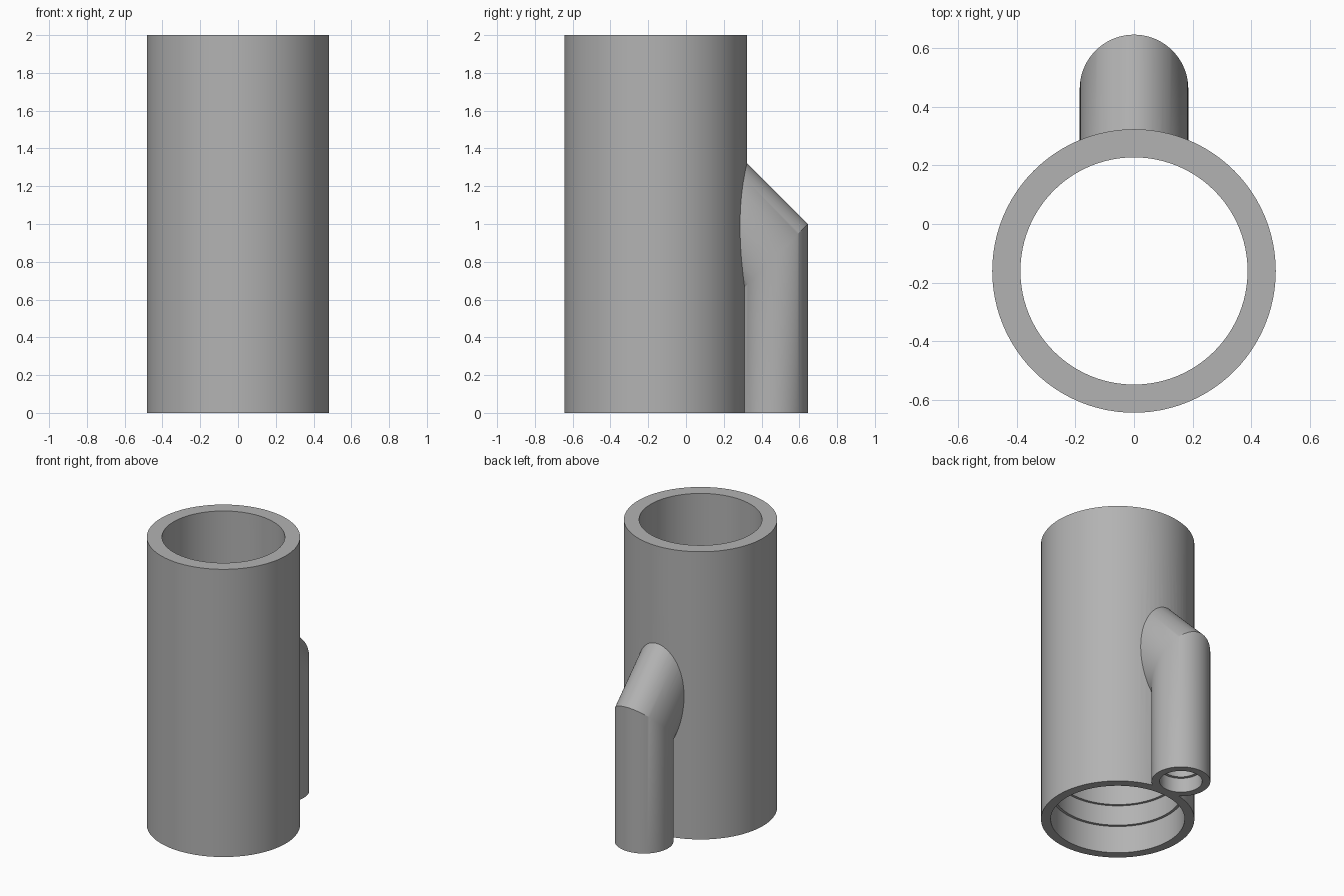
import bpy, bmesh, math
from mathutils import Matrix, Vector

MAIN_Y, BRANCH_Y, BEND_Z = -0.16, 0.46, 0.815
SIDES = 96

cube = bpy.data.objects.get("Cube")
if cube:
    bpy.data.objects.remove(cube, do_unlink=True)

grey = bpy.data.materials.new("pipe grey")
grey.use_nodes = True
colour = (0.45, 0.45, 0.45, 1)
grey.diffuse_color = colour
grey.node_tree.nodes["Principled BSDF"].inputs["Base Color"].default_value = colour


def tube(name, sections):
    """Solid lofted through rings given as (radius, function of x, y -> point)."""
    bm = bmesh.new()
    rings = []
    for radius, place in sections:
        ring = []
        for i in range(SIDES):
            a = 2 * math.pi * i / SIDES
            ring.append(bm.verts.new(place(radius * math.cos(a), radius * math.sin(a))))
        rings.append(ring)
    for low, high in zip(rings, rings[1:]):
        for i in range(SIDES):
            j = (i + 1) % SIDES
            bm.faces.new((low[i], low[j], high[j], high[i]))
    bm.faces.new(rings[0][::-1])
    bm.faces.new(rings[-1])
    bmesh.ops.recalc_face_normals(bm, faces=bm.faces[:])
    mesh = bpy.data.meshes.new(name)
    bm.to_mesh(mesh)
    bm.free()
    mesh.materials.append(grey)
    obj = bpy.data.objects.new(name, mesh)
    bpy.context.collection.objects.link(obj)
    return obj


def level(cy, z):
    return lambda x, y: (x, cy + y, z)


def slanted(run):
    # ring on the 45 degree bend plane, pushed along the plane normal
    return lambda x, y: (x, BRANCH_Y + y - run, BEND_Z + y + run)


def combine(target, other, operation):
    mod = target.modifiers.new(operation, "BOOLEAN")
    mod.operation = operation
    mod.solver = "EXACT"
    mod.object = other
    bpy.context.view_layer.objects.active = target
    bpy.ops.object.modifier_apply(modifier=mod.name)
    bpy.data.objects.remove(other, do_unlink=True)


# Outer walls of the main pipe and the bent side branch
pipe = tube("branched_pipe", [(0.483, level(MAIN_Y, 0)), (0.483, level(MAIN_Y, 2))])
branch = tube("side_branch", [(0.185, level(BRANCH_Y, 0)), (0.185, slanted(0)),
                              (0.185, slanted(0.46))])
combine(pipe, branch, "UNION")

# Main bore with a stepped socket at the bottom
main_bore = tube("main_bore", [(0.422, level(MAIN_Y, -0.1)), (0.422, level(MAIN_Y, 0.19)),
                               (0.404, level(MAIN_Y, 0.19)), (0.404, level(MAIN_Y, 0.33)),
                               (0.387, level(MAIN_Y, 0.33)), (0.387, level(MAIN_Y, 2.1))])
combine(pipe, main_bore, "DIFFERENCE")

# Branch bore with its own socket, opening into the main bore
branch_bore = tube("branch_bore", [(0.134, level(BRANCH_Y, -0.1)), (0.134, level(BRANCH_Y, 0.1)),
                                   (0.115, level(BRANCH_Y, 0.1)), (0.115, slanted(0)),
                                   (0.115, slanted(0.46))])
combine(pipe, branch_bore, "DIFFERENCE")

# Smooth walls with crisp rims
bpy.ops.object.select_all(action="DESELECT")
pipe.select_set(True)
bpy.context.view_layer.objects.active = pipe
bpy.ops.object.shade_smooth_by_angle(angle=math.radians(30))
